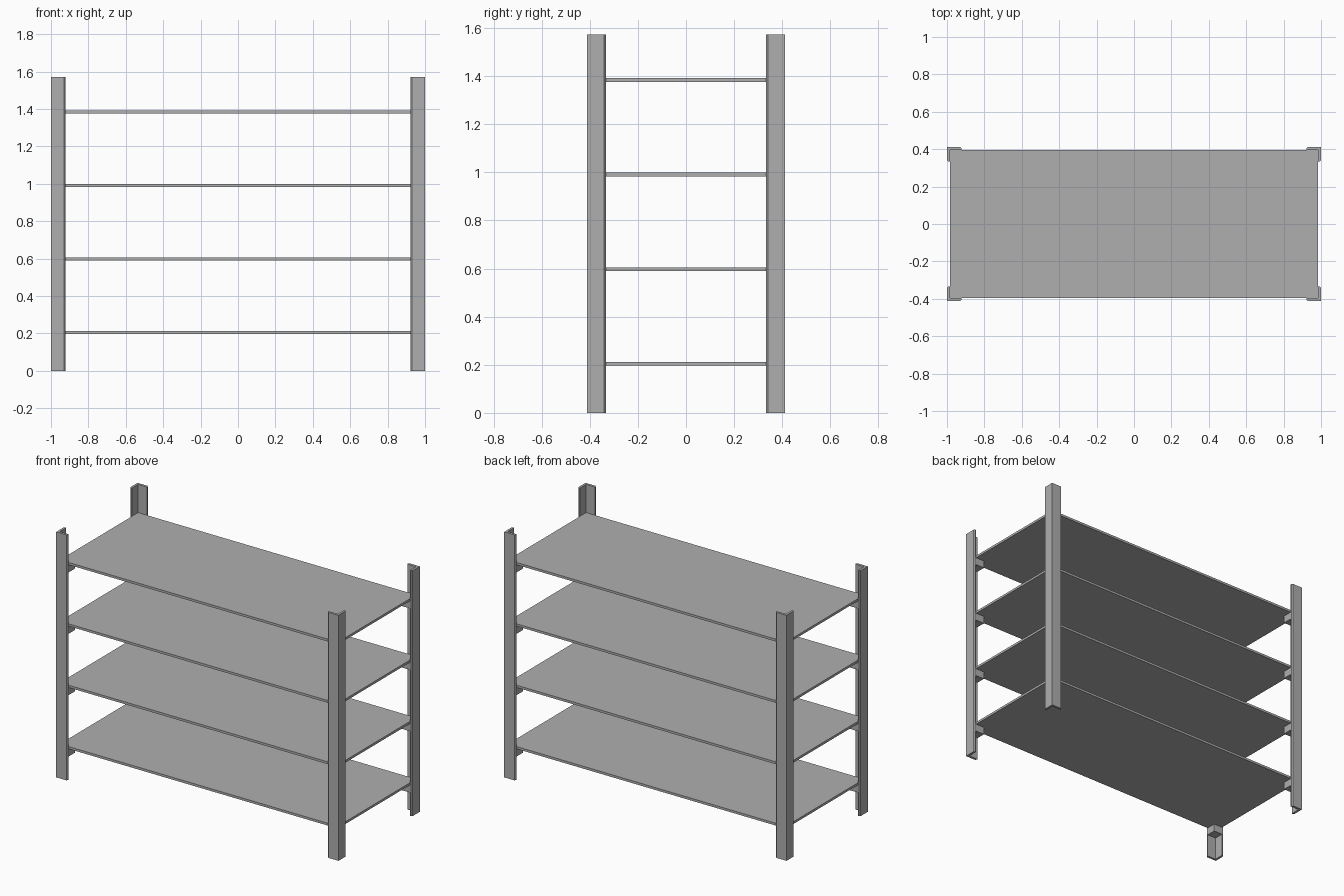
import bpy, bmesh

if "Cube" in bpy.data.objects:
    bpy.data.objects.remove(bpy.data.objects["Cube"])

HX, HY, H = 1.0, 0.411, 1.572     # half extents and height
T, W = 0.015, 0.078               # steel thickness, leg flange width
SHELF_TOPS = [0.212 + 0.393 * i for i in range(4)]
SHELF_T = 0.015
BLOCK_H = 0.048

steel = bpy.data.materials.new("dark_grey_steel")
steel.diffuse_color = (0.43, 0.43, 0.43, 1)
steel.use_nodes = True
steel.node_tree.nodes["Principled BSDF"].inputs["Base Color"].default_value = steel.diffuse_color


def prism(name, profile, z0, z1):
    """Extrude a closed xy profile from z0 to z1."""
    bm = bmesh.new()
    face = bm.faces.new([bm.verts.new((x, y, z0)) for x, y in profile])
    ext = bmesh.ops.extrude_face_region(bm, geom=[face])
    verts = [v for v in ext["geom"] if isinstance(v, bmesh.types.BMVert)]
    bmesh.ops.translate(bm, verts=verts, vec=(0, 0, z1 - z0))
    bmesh.ops.recalc_face_normals(bm, faces=bm.faces)
    me = bpy.data.meshes.new(name)
    bm.to_mesh(me)
    bm.free()
    me.materials.append(steel)
    ob = bpy.data.objects.new(name, me)
    bpy.context.collection.objects.link(ob)
    return ob


def rect(x0, x1, y0, y1):
    return [(x0, y0), (x1, y0), (x1, y1), (x0, y1)]


# L-shaped angle profile with chamfered toes, measured from the outer corner
C = 0.007
ANGLE = [(0, 0), (W - C, 0), (W, C), (W, T), (T, T), (T, W), (C, W), (0, W - C)]

for side, sx in (("left", -1), ("right", 1)):
    for end, sy in (("front", -1), ("back", 1)):
        # corner leg
        prism(f"{end}_{side}_leg",
              [(sx * (HX - u), sy * (HY - v)) for u, v in ANGLE], 0, H)
        # support blocks under each shelf, nested in the leg
        for i, top in enumerate(SHELF_TOPS):
            z = top - SHELF_T
            xs = sorted((sx * (HX - T), sx * (HX - W)))
            ys = sorted((sy * (HY - T), sy * (HY - W)))
            prism(f"{end}_{side}_support_{i + 1}", rect(*xs, *ys), z - BLOCK_H, z)

# shelves
for i, top in enumerate(SHELF_TOPS):
    prism(f"shelf_{i + 1}", rect(-HX + T, HX - T, -HY + T, HY - T),
          top - SHELF_T, top)
